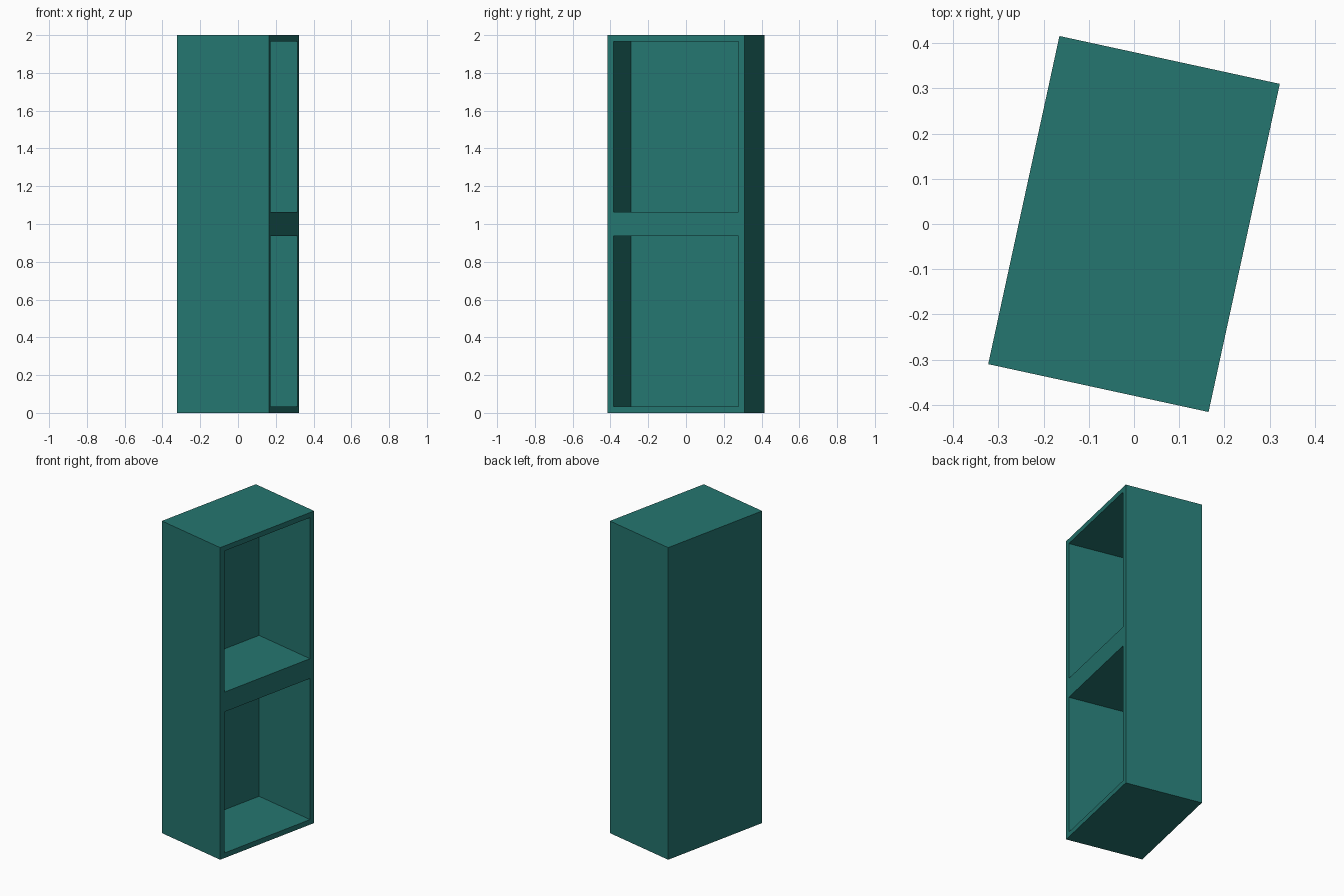
import bpy, bmesh, math
from mathutils import Matrix, Vector

if "Cube" in bpy.data.objects:
    bpy.data.objects.remove(bpy.data.objects["Cube"])

W, D, H = 0.499, 0.743, 2.0      # short side, long side, height
T = 0.0325                       # board thickness
SHELF = 0.127                    # thickness of the middle shelf
DEPTH = 0.436                    # depth of the compartments

teal = bpy.data.materials.new("teal paint")
teal.diffuse_color = (0.018, 0.181, 0.162, 1)
teal.use_nodes = True
teal.node_tree.nodes["Principled BSDF"].inputs["Base Color"].default_value = teal.diffuse_color

# Cabinet body
bm = bmesh.new()
bmesh.ops.create_cube(bm, size=1)
bmesh.ops.scale(bm, vec=(W, D, H), verts=bm.verts)
bmesh.ops.translate(bm, vec=(0, 0, H / 2), verts=bm.verts)


def cut(co, no):
    # Score the open face only
    faces = [f for f in bm.faces if f.calc_center_median().x > W / 2 - 1e-4]
    geom = faces + list({e for f in faces for e in f.edges}) + list({v for f in faces for v in f.verts})
    bmesh.ops.bisect_plane(bm, geom=geom, plane_co=co, plane_no=no, dist=1e-6)


for z in (T, H / 2 - SHELF / 2, H / 2 + SHELF / 2, H - T):
    cut(Vector((0, 0, z)), Vector((0, 0, 1)))
for y in (-D / 2 + T, D / 2 - T):
    cut(Vector((0, y, 0)), Vector((0, 1, 0)))

# Two open compartments pushed into the face
bm.normal_update()
cells = []
for f in bm.faces:
    c = f.calc_center_median()
    if c.x > W / 2 - 1e-4 and abs(c.y) < 0.1 and f.calc_area() > 0.4:
        cells.append(f)
bmesh.ops.inset_individual(bm, faces=cells, thickness=0, depth=-DEPTH)
bmesh.ops.recalc_face_normals(bm, faces=bm.faces)

# Slight turn about the vertical axis
bmesh.ops.rotate(bm, cent=(0, 0, 0), matrix=Matrix.Rotation(math.radians(-12.25), 3, 'Z'), verts=bm.verts)

mesh = bpy.data.meshes.new("open_cabinet")
bm.to_mesh(mesh)
bm.free()
mesh.materials.append(teal)
bpy.context.collection.objects.link(bpy.data.objects.new("open_cabinet", mesh))
